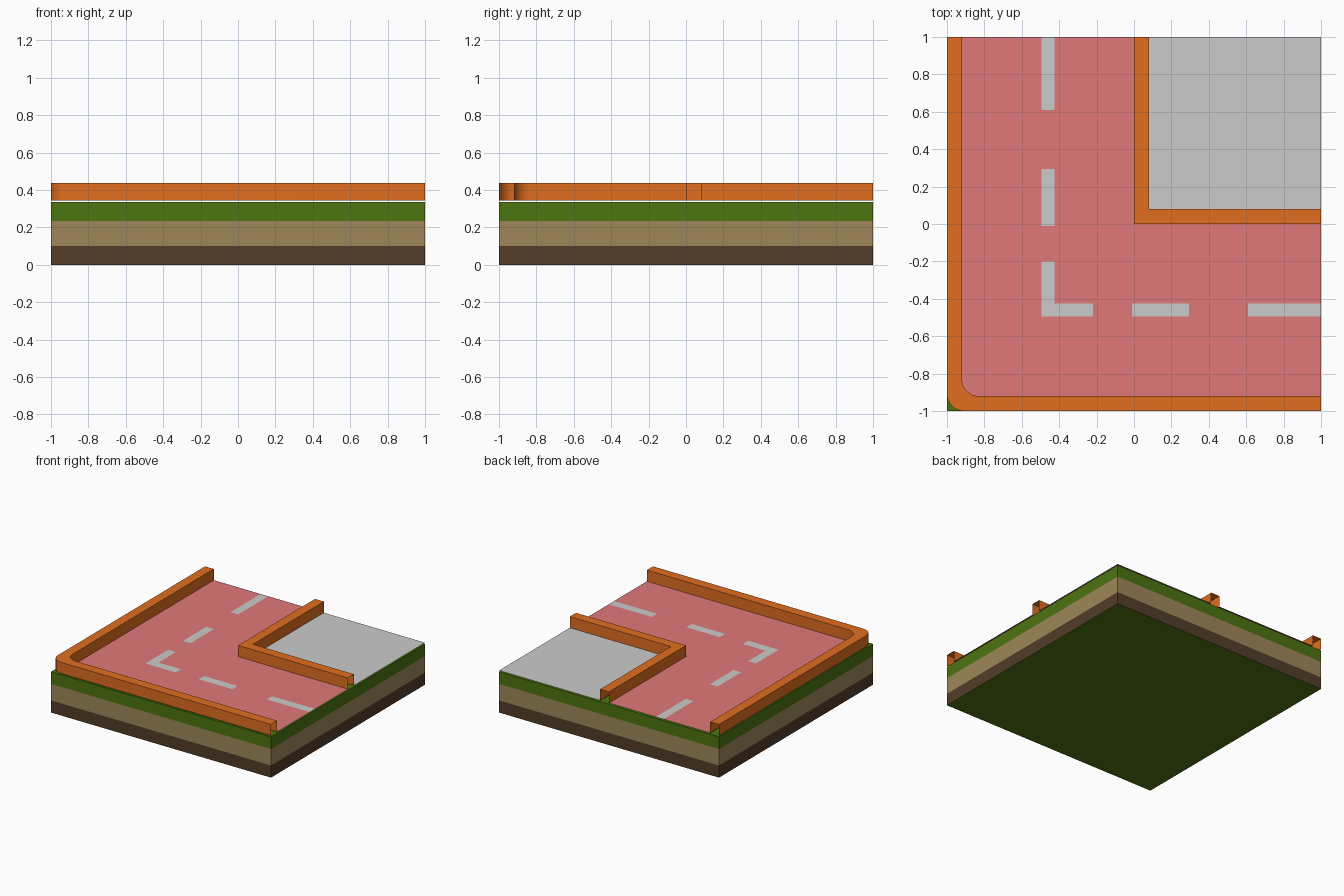
import bpy
import bmesh
from math import sin, cos, pi

if "Cube" in bpy.data.objects:
    bpy.data.objects.remove(bpy.data.objects["Cube"])


def material(name, r, g, b):
    m = bpy.data.materials.new(name)
    m.diffuse_color = (r, g, b, 1)
    m.use_nodes = True
    m.node_tree.nodes["Principled BSDF"].inputs["Base Color"].default_value = m.diffuse_color
    return m


ORANGE = material("orange", 0.75, 0.155, 0.014)
PINK = material("pink", 0.75, 0.19, 0.19)
GREEN = material("green", 0.073, 0.177, 0.005)
TAN = material("tan", 0.343, 0.243, 0.101)
BROWN = material("brown", 0.084, 0.047, 0.022)


def make(name, verts, faces, mats=()):
    me = bpy.data.meshes.new(name)
    me.from_pydata(verts, [], faces)
    for m in mats:
        me.materials.append(m)
    ob = bpy.data.objects.new(name, me)
    bpy.context.collection.objects.link(ob)
    return ob


def sheet(name, outline, z, mats=()):
    return make(name, [(x, y, z) for x, y in outline], [range(len(outline))], mats)


def rect(x0, x1, y0, y1):
    return [(x0, y0), (x1, y0), (x1, y1), (x0, y1)]


def rounded_l(edge, r, steps=8):
    # line down the left side, round the corner, then along the front
    c = edge + r
    arc = [(c - r * cos(pi / 2 * i / steps), c - r * sin(pi / 2 * i / steps))
           for i in range(steps + 1)]
    return [(edge, 1)] + arc + [(1, edge)]


def wall(name, outer, inner, z0, z1):
    # open-ended channel: outer side, top and inner side
    verts, faces = [], []
    for (ox, oy), (ix, iy) in zip(outer, inner):
        verts += [(ox, oy, z0), (ox, oy, z1), (ix, iy, z1), (ix, iy, z0)]
    for k in range(len(outer) - 1):
        for j in range(3):
            a = 4 * k + j
            faces.append((a, a + 4, a + 5, a + 1))
    ob = make(name, verts, faces, [ORANGE])
    bpy.ops.object.select_all(action='DESELECT')
    ob.select_set(True)
    bpy.context.view_layer.objects.active = ob
    bpy.ops.object.shade_smooth_by_angle(angle=pi / 6)


# Ground block with banded sides, green top and underside
levels = [0, 0.10, 0.235, 0.335]
verts = [(x, y, z) for z in levels for x, y in rect(-1, 1, -1, 1)]
faces = [(3, 2, 1, 0), (12, 13, 14, 15)]
bands = [0, 0]
for k, band in enumerate((2, 1, 0)):
    for i in range(4):
        j = (i + 1) % 4
        faces.append((4 * k + i, 4 * k + j, 4 * k + 4 + j, 4 * k + 4 + i))
        bands.append(band)
ground = make("ground_block", verts, faces, [GREEN, TAN, BROWN])
for p, band in zip(ground.data.polygons, bands):
    p.material_index = band

# Road surface and inner paved square
Z = 0.345
R = 0.09
outer, inner = rounded_l(-1, R), rounded_l(-0.92, R)
road = sheet("road", inner + [(1, 0), (0, 0), (0, 1)], Z, [PINK])
sheet("paved_square", rect(0.08, 1, 0.08, 1), Z)

# Dashed lane line, the same along both arms, meeting in an L at the corner
A, B = -0.495, -0.425
dashes = [(A, B, A, -0.20), (B, -0.22, A, B)]
for s, e in [(-0.01, 0.295), (0.61, 1)]:
    dashes += [(A, B, s, e), (s, e, A, B)]
for i, d in enumerate(dashes):
    sheet(f"lane_dash_{i}", rect(*d), Z)

# Cut the dashes out of the road so the sheets lie flush
bm = bmesh.new()
bm.from_mesh(road.data)
for c in sorted({v for d in dashes for v in d} - {1}):
    for no in ((1, 0, 0), (0, 1, 0)):
        bmesh.ops.bisect_plane(bm, geom=bm.verts[:] + bm.edges[:] + bm.faces[:],
                               plane_co=(c, c, 0), plane_no=no)


def in_dash(f):
    p = f.calc_center_median()
    return any(x0 < p.x < x1 and y0 < p.y < y1 for x0, x1, y0, y1 in dashes)


bmesh.ops.delete(bm, geom=[f for f in bm.faces if in_dash(f)], context='FACES')
bm.to_mesh(road.data)
bm.free()

# Kerb walls
wall("outer_wall", outer, inner, Z, 0.437)
wall("inner_wall", [(0, 1), (0, 0), (1, 0)],
     [(0.08, 1), (0.08, 0.08), (1, 0.08)], Z, 0.437)
